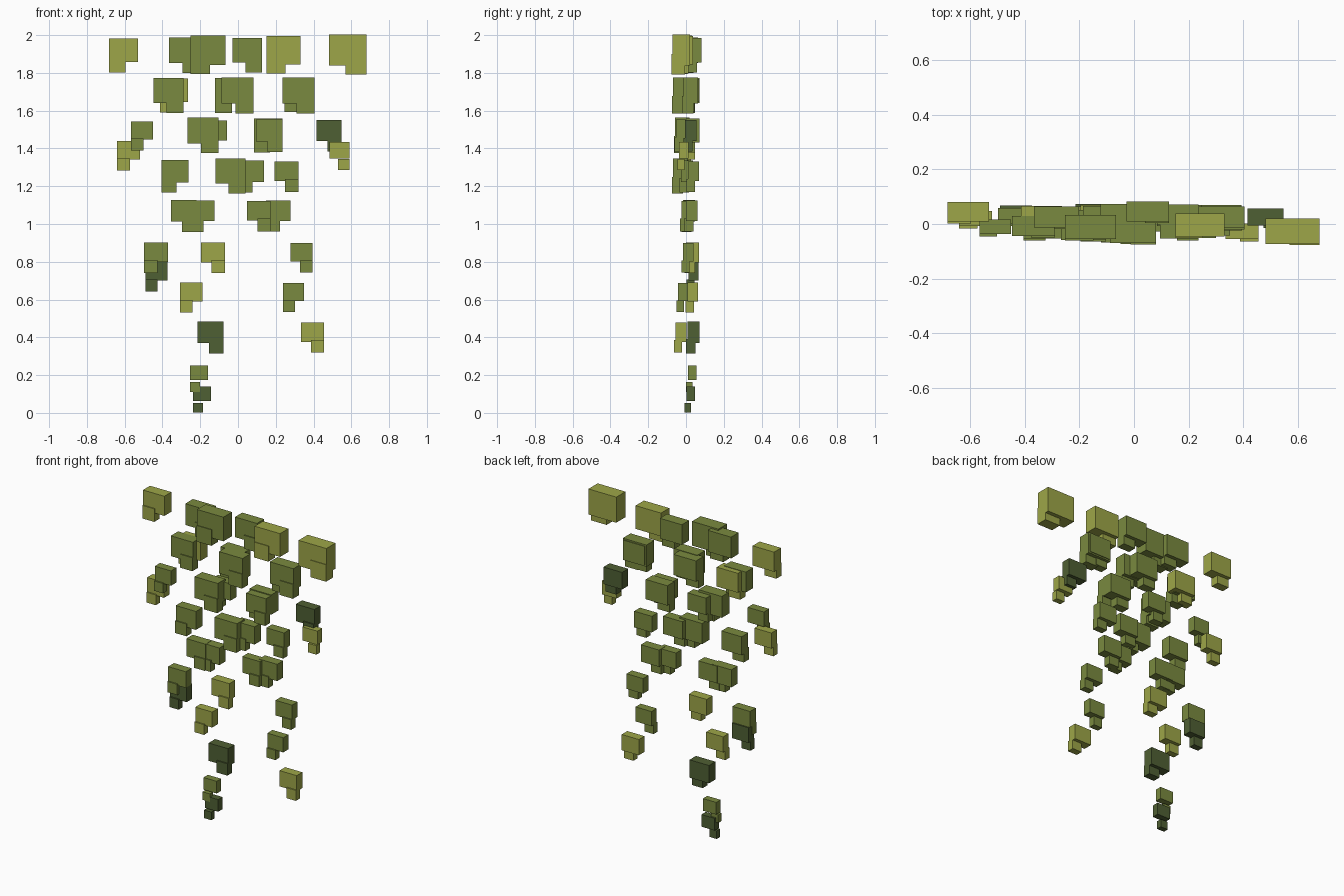
import bpy

cube = bpy.data.objects.get("Cube")
if cube:
    bpy.data.objects.remove(cube, do_unlink=True)


def make_material(name, rgb):
    mat = bpy.data.materials.new(name)
    mat.use_nodes = True
    mat.diffuse_color = (*rgb, 1)
    mat.node_tree.nodes["Principled BSDF"].inputs["Base Color"].default_value = (*rgb, 1)
    return mat


COLOURS = {
    "light": make_material("light leaf green", (.34, .38, .065)),
    "mid": make_material("mid leaf green", (.195, .255, .05)),
    "dark": make_material("dark leaf green", (.078, .115, .033)),
}
SIDES = {"left": 1, "right": -1}


def box(name, centre, size, colour):
    bpy.ops.mesh.primitive_cube_add(size=1, location=centre)
    obj = bpy.context.object
    obj.name = name
    obj.scale = size
    bpy.ops.object.transform_apply(location=False, rotation=False, scale=True)
    obj.data.materials.append(COLOURS[colour])


def clump(height, colour, tip_side, x, width, y):
    """A leaf block with a smaller leaf tip hanging under one side."""
    box("leaf_clump", (x, y, height), (width, width * .47, width * .83), colour)
    tip_x = x + SIDES[tip_side] * width * .22
    box("leaf_tip", (tip_x, y - .015, height - .075),
        (width * .56, width * .36, width * .55), colour)


def tier(height, *clumps):
    for spec in clumps:
        clump(height, *spec)


# Top edge of the hanging foliage
tier(1.92,
     ("light", "right", -.606, .152, .045),
     ("mid", "left", -.283, .165, .026),
     ("mid", "right", -.159, .187, -.011),
     ("mid", "left", .05, .156, .046),
     ("light", "right", .241, .18, -.004),
     ("light", "left", .58, .198, -.026))

# Second tier
tier(1.707,
     ("mid", "left", -.368, .157, -.007),
     ("light", "right", -.339, .15, .03),
     ("mid", "right", -.042, .16, .035),
     ("mid", "left", -.003, .168, -.03),
     ("mid", "left", .32, .168, .025),
     ("mid", "right", .32, .145, .035))

# Third tier, with lower outer clumps
tier(1.495,
     ("mid", "right", -.508, .115, -.01),
     ("mid", "left", -.185, .165, -.02),
     ("mid", "right", -.122, .13, .035),
     ("mid", "left", .165, .14, -.02),
     ("mid", "right", .16, .153, .035),
     ("dark", "left", .481, .132, .025))
tier(1.39,
     ("light", "right", -.58, .12, .02),
     ("light", "left", .537, .105, -.012))

# Fourth tier
tier(1.28,
     ("mid", "right", -.333, .143, -.02),
     ("mid", "left", -.04, .16, -.03),
     ("mid", "right", .068, .137, .005),
     ("mid", "left", .257, .125, .04))

# Fifth tier
tier(1.07,
     ("mid", "left", -.287, .136, .015),
     ("mid", "right", -.19, .132, .02),
     ("mid", "left", .11, .125, .005),
     ("mid", "right", .214, .13, .03))

# Thinning lower strands
tier(.85,
     ("mid", "right", -.434, .125, .03),
     ("light", "left", -.132, .127, .04),
     ("mid", "left", .336, .117, .012))
tier(.75, ("dark", "right", -.432, .117, .04))
tier(.64,
     ("light", "right", -.248, .12, .035),
     ("mid", "right", .294, .113, -.015))
tier(.427,
     ("dark", "left", -.145, .138, .04),
     ("light", "left", .395, .122, -.027))

# Lowest strand tip
tier(.212, ("mid", "right", -.206, .094, .033))
tier(.102, ("dark", "right", -.19, .094, .025))
